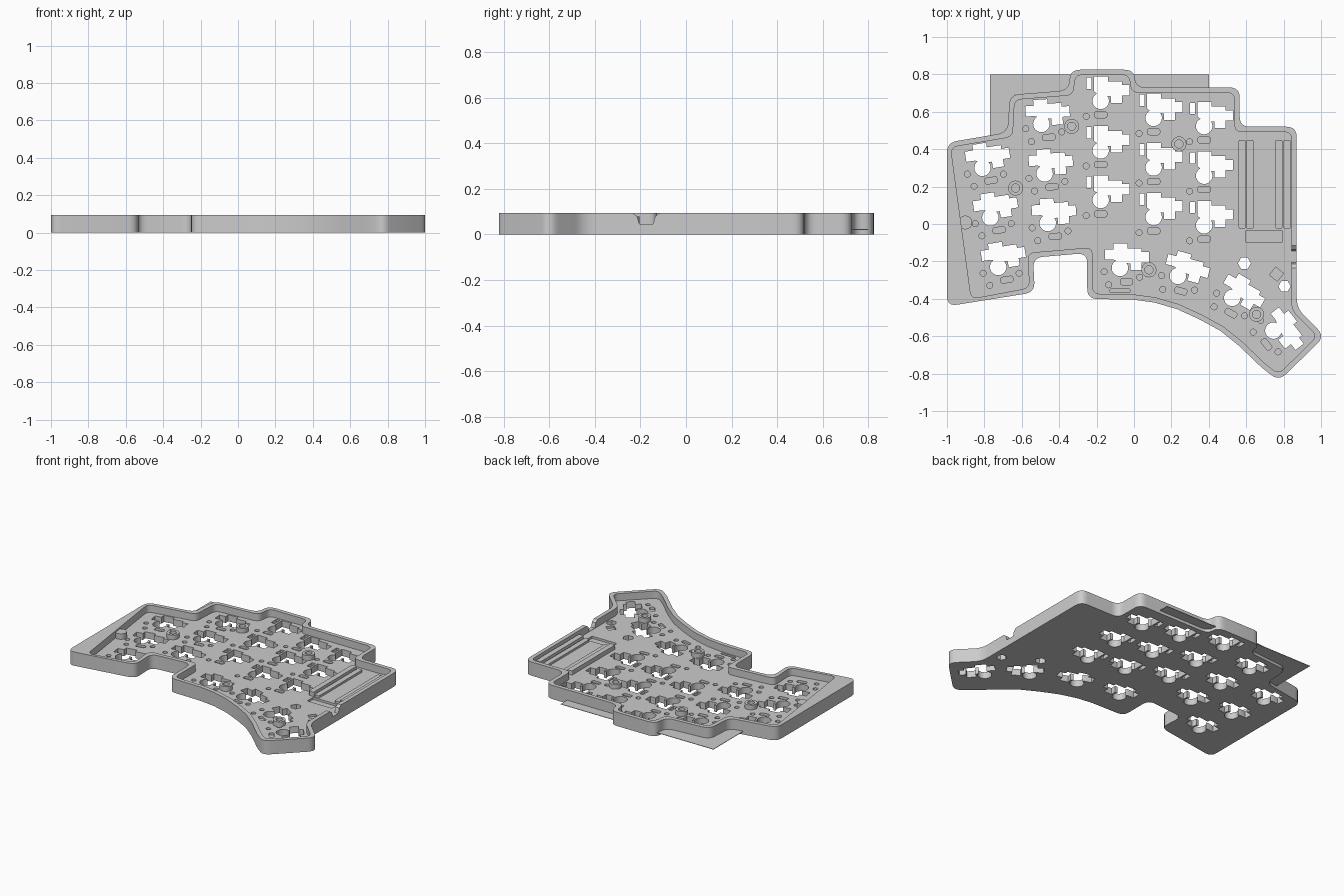
import bpy, bmesh, math
from mathutils import Vector, Matrix
from mathutils.geometry import delaunay_2d_cdt

if "Cube" in bpy.data.objects:
    bpy.data.objects.remove(bpy.data.objects["Cube"], do_unlink=True)

TOP, FLOOR, WALL, DEEP = 0.095, 0.045, 0.028, 0.03
# Cable notch in the left wall: y -> rim height
NOTCH = {-.115: TOP, -.135: .08, -.145: .047, -.205: .047, -.215: .08, -.235: TOP}

grey = bpy.data.materials.new("case grey")
grey.use_nodes = True
grey.diffuse_color = (0.6, 0.6, 0.6, 1)
grey.node_tree.nodes["Principled BSDF"].inputs["Base Color"].default_value = (0.6, 0.6, 0.6, 1)


# ---- outline helpers ----
def circle(x, y, r, n=24, turn=0):
    return [Vector((x + r * math.cos(turn + math.tau * i / n),
                    y + r * math.sin(turn + math.tau * i / n))) for i in range(n)]


def rect(x0, x1, y0, y1):
    return [Vector(p) for p in ((x0, y0), (x1, y0), (x1, y1), (x0, y1))]


def rounded(pts, r, steps=6):
    """Replace each sharp corner with a short curve."""
    out = []
    for i, p in enumerate(pts):
        p = Vector(p)
        a, b = Vector(pts[i - 1]) - p, Vector(pts[(i + 1) % len(pts)]) - p
        if a.angle(b) > 2.7:
            out.append(p)
            continue
        s = p + a.normalized() * min(r, a.length * 0.45)
        e = p + b.normalized() * min(r, b.length * 0.45)
        for k in range(steps + 1):
            t = k / steps
            out.append(s * (1 - t) ** 2 + p * 2 * t * (1 - t) + e * t * t)
    return out


def inset(pts, d):
    """Move a clockwise outline inward by d with mitred corners."""
    out = []
    for i, p in enumerate(pts):
        p = Vector(p)
        a = (p - Vector(pts[i - 1])).normalized()
        b = (Vector(pts[(i + 1) % len(pts)]) - p).normalized()
        na, nb = Vector((a.y, -a.x)), Vector((b.y, -b.x))
        out.append(p + (na + nb) * d / (1 + na.dot(nb)))
    return out


def place(pts, x, y, deg):
    m = Matrix.Rotation(math.radians(deg), 2)
    return [m @ Vector(p) + Vector((x, y)) for p in pts]


# ---- surface helpers ----
def pairs(loop):
    return zip(loop, loop[1:] + loop[:1])


def inside(c, loops):
    odd = False
    for loop in loops:
        for a, b in pairs(loop):
            if (a.y > c.y) != (b.y > c.y) and c.x < a.x + (c.y - a.y) * (b.x - a.x) / (b.y - a.y):
                odd = not odd
    return odd


def cap(bm, loops, z, up=True):
    """Flat face bounded by the first loop, with the other loops as holes."""
    pts, edges = [], []
    for loop in loops:
        n, k = len(pts), len(loop)
        pts += loop
        edges += [(n + i, n + (i + 1) % k) for i in range(k)]
    coords, _, tris, *_ = delaunay_2d_cdt(pts, edges, [], 0, 1e-6)
    verts = [bm.verts.new((p.x, p.y, z)) for p in coords]
    for t in tris:
        if inside(sum((coords[i] for i in t), Vector((0, 0))) / len(t), loops):
            bm.faces.new([verts[i] for i in (t if up else reversed(t))])


def wall(bm, loop, low, high, outward=True):
    """Upright band along a loop; high may be a height rule."""
    rise = high if callable(high) else lambda p: high
    ccw = sum(a.x * b.y - b.x * a.y for a, b in pairs(loop)) > 0
    for a, b in pairs(loop if ccw == outward else loop[::-1]):
        bm.faces.new([bm.verts.new(c) for c in ((a.x, a.y, low), (b.x, b.y, low),
                                                (b.x, b.y, rise(b)), (a.x, a.y, rise(a)))])


def prism(bm, pts, low, high, bore=None):
    wall(bm, pts, low, high)
    cap(bm, [pts], low, False)
    cap(bm, [pts, bore] if bore else [pts], high)
    if bore:
        wall(bm, bore, FLOOR + .002, high, False)
        cap(bm, [bore], FLOOR + .002)


def finish(bm, name):
    bmesh.ops.remove_doubles(bm, verts=bm.verts, dist=1e-5)
    mesh = bpy.data.meshes.new(name)
    bm.to_mesh(mesh)
    bm.free()
    mesh.materials.append(grey)
    obj = bpy.data.objects.new(name, mesh)
    bpy.context.collection.objects.link(obj)
    bpy.ops.object.select_all(action='DESELECT')
    bpy.context.view_layer.objects.active = obj
    obj.select_set(True)
    bpy.ops.object.shade_smooth_by_angle(angle=math.radians(30))


# ---- case outline, clockwise from the back right-hand corner ----
outline = [(-1, .435), (-.675, .49), (-.665, .69), (-.35, .715), (-.34, .825), (0, .825),
           (.01, .73), (.565, .73), (.565, .52), (.87, .52)]
outline += [(.87, y) for y in NOTCH]
outline += [(.87, -.45), (1.02, -.6), (.775, -.84), (.68, -.765), (.56, -.65), (.46, -.57),
            (.35, -.51), (.23, -.455), (.11, -.42), (0, -.405), (-.25, -.4), (-.25, -.155),
            (-.54, -.18), (-.53, -.365), (-1, -.44)]
cavity = inset(outline, WALL)
cavity[0], cavity[-1] = Vector((-.98, .41)), Vector((-.87, -.4))
outer, inner = rounded(outline, .055), rounded(cavity, .04)

# ---- key positions: x, y, turn, split socket ----
keys = []
for x, y, dx, deg, split in ((-.81, .3, .042, 9, False), (-.495, .535, .017, 4, False),
                             (-.178, .658, 0, 0, True), (.105, .567, 0, 0, True),
                             (.375, .523, 0, 0, True)):
    keys += [(x + dx * r, y - .265 * r, deg, split) for r in range(3)]
keys += [(-.075, -.235, 0, False), (.235, -.278, -15, False),
         (.525, -.395, -30, False), (.745, -.57, -52, False)]

# Each key has a stem hole joined to its socket, and shallow pin recesses
stem = [.044 * Vector((math.cos(a), math.sin(a)))
        for a in (math.radians(117 + 278 * i / 20) for i in range(21))]
socket = stem + [(.055, .025), (.055, -.01), (.115, -.01), (.115, .03), (.155, .03),
                 (.155, .085), (.115, .085), (.115, .105), (.04, .105), (.04, .13), (-.035, .13)]
arm = [(-.035, .1), (-.08, .1), (-.08, .045), (-.035, .045)]
holes = [circle(.59, -.21, .035, 6), circle(.805, -.333, .033, 6)]
recesses = [circle(.762, -.268, .038, 4, .1), rect(.6, .79, -.1, -.035),
            rounded(rect(-.13, -.02, -.366, -.348), .009)]
for x, y, deg, split in keys:
    holes.append(place(socket + ([(-.035, .05)] if split else arm), x, y, deg))
    if split:
        holes.append(place(rect(-.075, -.048, .065, .125), x, y, deg))
        dots, pad = [(-.078, -.083)], 0
    else:
        dots, pad = [(-.085, -.02), (-.06, -.09), (.105, -.05)], .035
    recesses += [place(circle(px, py, .016, 16), x, y, deg) for px, py in dots]
    recesses.append(place(rounded(rect(pad - .033, pad + .033, -.09, -.058), .012), x, y, deg))


# ---- case tray ----
def in_notch(p):
    return p.x > .8 and round(p.y, 3) in NOTCH


def rim_top(p):
    return NOTCH[round(p.y, 3)] if in_notch(p) else TOP


bm = bmesh.new()
cap(bm, [outer] + holes, 0, False)
cap(bm, [inner] + holes + recesses, FLOOR)
wall(bm, outer, 0, rim_top)
wall(bm, inner, FLOOR, rim_top, False)
for hole in holes:
    wall(bm, hole, 0, FLOOR, False)
for recess in recesses:
    wall(bm, recess, DEEP, FLOOR, False)
    cap(bm, [recess], DEEP)
# Rim, left open at the notch, then the notch floor
last = len(NOTCH) - 1
i = next(k for k, p in enumerate(outer) if in_notch(p))
j = next(k for k, p in enumerate(inner) if in_notch(p))
cap(bm, [outer[i + last:] + outer[:i + 1] + (inner[j + last:] + inner[:j + 1])[::-1]], TOP)
for k in range(last):
    ring = (inner[j + k], inner[j + k + 1], outer[i + k + 1], outer[i + k])
    bm.faces.new([bm.verts.new((p.x, p.y, rim_top(p))) for p in ring])
finish(bm, "case_tray")

# ---- thin flange behind the case ----
bm = bmesh.new()
for area in ((-.77, -.64, .47, .8), (-.64, -.33, .69, .8), (-.01, .4, .71, .8)):
    prism(bm, rect(*area), .02, .023)
finish(bm, "back_flange")

# ---- screw posts with bored centres, and the plain side post ----
bm = bmesh.new()
for x, y in ((-.333, .522), (.24, .428), (-.633, .192), (.08, -.245), (.655, -.483)):
    prism(bm, circle(x, y, .04), FLOOR - .005, .078, circle(x, y, .022))
finish(bm, "screw_posts")
bm = bmesh.new()
prism(bm, circle(-.902, .008, .037), FLOOR - .005, TOP - .012)
finish(bm, "side_post")

# ---- rails of the controller bay ----
bm = bmesh.new()
for x, z in ((.56, .075), (.602, .06), (.757, .06), (.8, .075)):
    prism(bm, rounded(rect(x, x + .036, -.025, .45), .008), FLOOR - .005, z)
finish(bm, "bay_rails")
